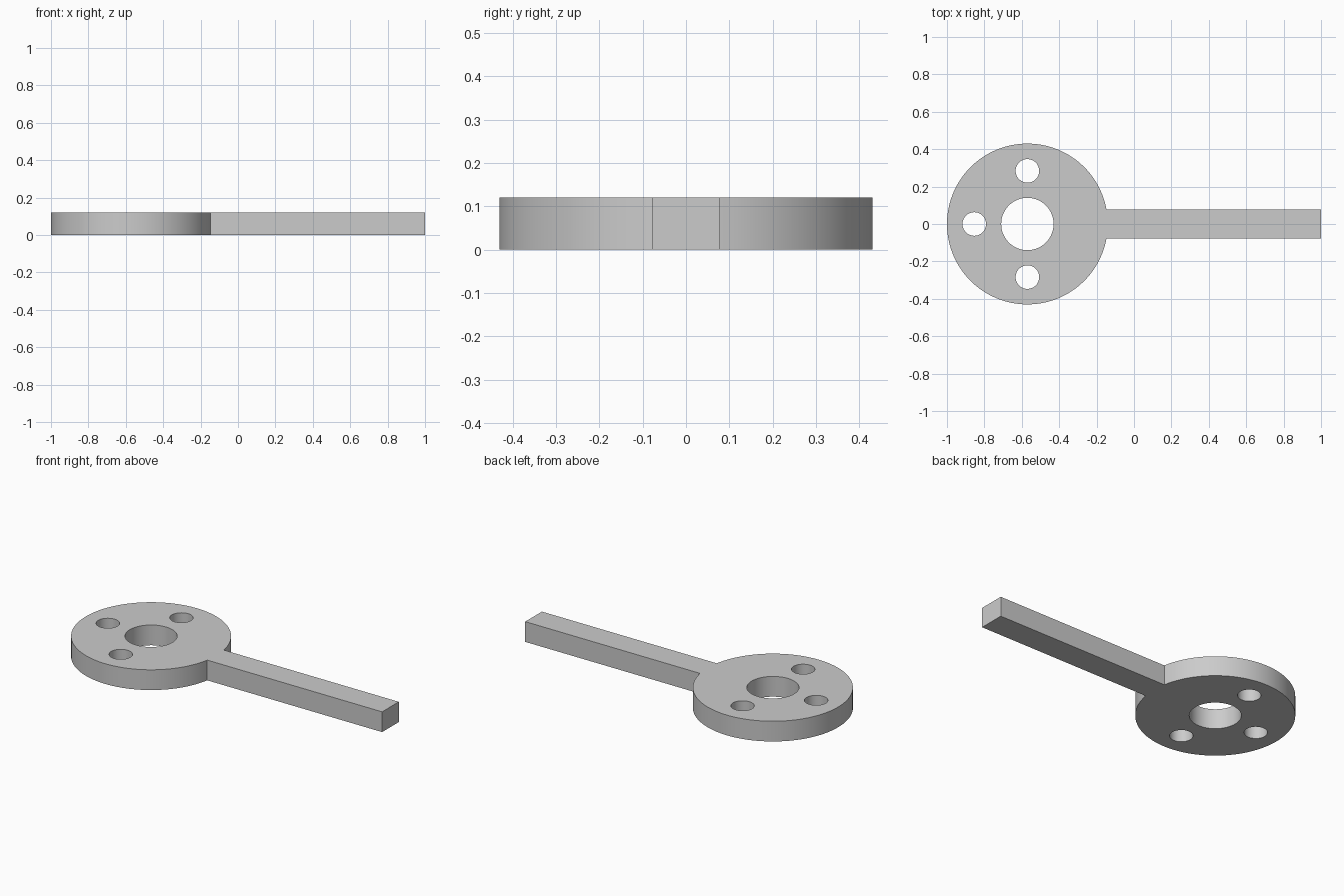
import bpy, bmesh
from math import asin, cos, sin, pi

cube = bpy.data.objects.get("Cube")
if cube:
    bpy.data.objects.remove(cube, do_unlink=True)

THICK = 0.12
CENTRE_X = -0.57
DISC_R = 0.43
ARM_HALF = 0.078
BORE_R = 0.14
BOLT_R = 0.063
BOLT_DIST = 0.284

grey = bpy.data.materials.new("plain_grey")
grey.use_nodes = True
colour = (0.6, 0.6, 0.6, 1)
grey.diffuse_color = colour
grey.node_tree.nodes["Principled BSDF"].inputs["Base Color"].default_value = colour


def arc(x, y, radius, start, end, steps):
    return [(x + radius * cos(start + (end - start) * i / steps),
             y + radius * sin(start + (end - start) * i / steps))
            for i in range(steps + 1)]


def prism(name, outline, bottom, top):
    """Extrude a closed counter-clockwise outline between two heights."""
    bm = bmesh.new()
    face = bm.faces.new([bm.verts.new((x, y, bottom)) for x, y in outline])
    extruded = bmesh.ops.extrude_face_region(bm, geom=[face], use_keep_orig=True)
    for v in extruded["geom"]:
        if isinstance(v, bmesh.types.BMVert):
            v.co.z = top
    bmesh.ops.recalc_face_normals(bm, faces=bm.faces)
    mesh = bpy.data.meshes.new(name)
    bm.to_mesh(mesh)
    bm.free()
    mesh.materials.append(grey)
    obj = bpy.data.objects.new(name, mesh)
    bpy.context.collection.objects.link(obj)
    return obj


# Round plate and straight arm share one outline
join = asin(ARM_HALF / DISC_R)
outline = arc(CENTRE_X, 0, DISC_R, join, 2 * pi - join, 96)
outline += [(1, -ARM_HALF), (1, ARM_HALF)]
body = prism("disc_with_arm", outline, 0, THICK)

# Central bore and three bolt holes, with none on the arm side
holes = [(CENTRE_X, 0, BORE_R)]
for quarter in (1, 2, 3):
    angle = quarter * pi / 2
    holes.append((CENTRE_X + BOLT_DIST * cos(angle), BOLT_DIST * sin(angle), BOLT_R))

bpy.context.view_layer.objects.active = body
for x, y, radius in holes:
    circle = arc(x, y, radius, 0, 2 * pi, 64)[:-1]
    cutter = prism("hole_cutter", circle, -0.1, THICK + 0.1)
    cutter.hide_render = True
    cut = body.modifiers.new("hole", "BOOLEAN")
    cut.operation = "DIFFERENCE"
    cut.solver = "EXACT"
    cut.object = cutter
    bpy.ops.object.modifier_apply(modifier=cut.name)
    bpy.data.objects.remove(cutter, do_unlink=True)

# Smooth round walls, crisp rims
bpy.ops.object.select_all(action="DESELECT")
body.select_set(True)
bpy.ops.object.shade_smooth_by_angle(angle=pi / 6)
